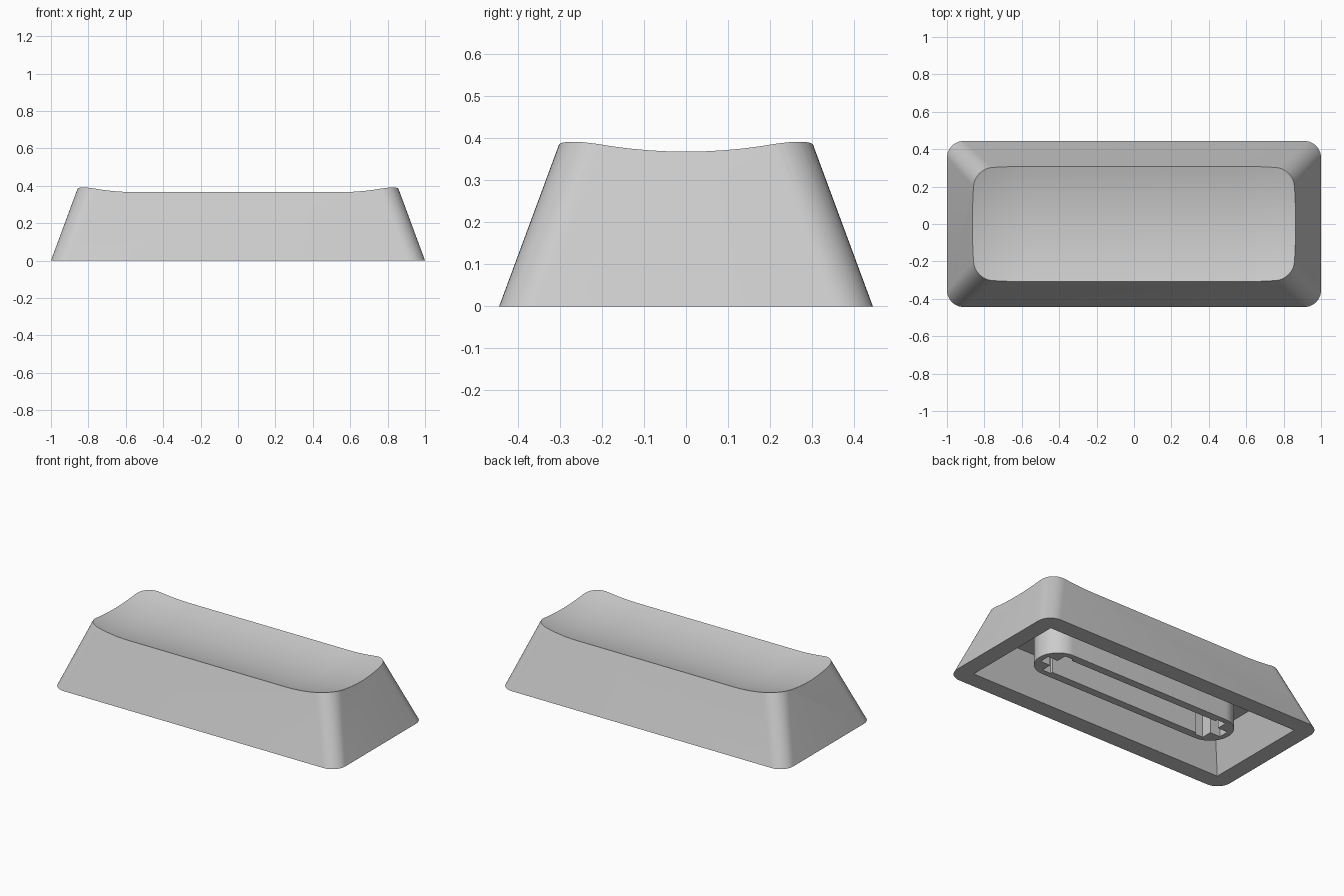
import bpy, bmesh, math

if "Cube" in bpy.data.objects:
    bpy.data.objects.remove(bpy.data.objects["Cube"])

TOP = 0.392
CEILING = 0.225


def outline(hx, hy, r, z, n=10, x0=0.0):
    """Rounded rectangle ring; r = 0 gives four corners."""
    if r == 0:
        n = 0
    pts = []
    for k, (sx, sy) in enumerate([(1, 1), (-1, 1), (-1, -1), (1, -1)]):
        for i in range(n + 1):
            a = math.pi / 2 * (k + (i / n if n else 0))
            pts.append((x0 + sx * (hx - r) + r * math.cos(a),
                        sy * (hy - r) + r * math.sin(a), z))
    return pts


def loft(name, rings):
    """Closed solid skinned through rings of equal point count."""
    bm = bmesh.new()
    vs = [[bm.verts.new(p) for p in ring] for ring in rings]
    m = len(rings[0])
    bm.faces.new(vs[0][::-1])
    bm.faces.new(vs[-1])
    for lo, hi in zip(vs, vs[1:]):
        for i in range(m):
            j = (i + 1) % m
            bm.faces.new((lo[i], lo[j], hi[j], hi[i]))
    bmesh.ops.remove_doubles(bm, verts=bm.verts[:], dist=1e-5)
    bmesh.ops.recalc_face_normals(bm, faces=bm.faces[:])
    me = bpy.data.meshes.new(name)
    bm.to_mesh(me)
    bm.free()
    ob = bpy.data.objects.new(name, me)
    bpy.context.collection.objects.link(ob)
    return ob


def block(name, hx, hy, z0, z1, x0=0.0):
    return loft(name, [outline(hx, hy, 0, z, x0=x0) for z in (z0, z1)])


def activate(ob):
    bpy.ops.object.select_all(action='DESELECT')
    ob.select_set(True)
    bpy.context.view_layer.objects.active = ob


def cut(ob, cutter):
    cutter.hide_render = True
    mod = ob.modifiers.new("cut", 'BOOLEAN')
    mod.operation = 'DIFFERENCE'
    mod.solver = 'EXACT'
    mod.object = cutter
    activate(ob)
    bpy.ops.object.modifier_apply(modifier=mod.name)
    bpy.data.objects.remove(cutter)


# Tapered outer shell
shell = loft("key_shell", [outline(1.0, 0.444, 0.09, 0),
                           outline(0.855, 0.299, 0.10, TOP)])

# Hollow underside with sharp corners
cut(shell, loft("cavity_cutter", [outline(0.901, 0.344, 0, -0.02),
                                  outline(0.81, 0.253, 0, CEILING)]))

# Scooped top: a spherical dish stretched along x
R, HALF, LOW = 1.15, 0.55, 0.3236
rings = []
for i in range(21):
    r = 0.004 + 0.62 * i / 20
    rings.append(outline(HALF + r, r, r, LOW + R - math.sqrt(R * R - r * r), 12))
cut(shell, loft("dish_cutter", rings))

# Pill-shaped stem with a long slot and a cross socket at each end
stem = loft("stem", [outline(0.693, 0.135, 0.135, z, 14)
                     for z in (0.035, CEILING + 0.01)])
cut(stem, block("slot_cutter", 0.54, 0.085, 0, CEILING))
for side in (-1, 1):
    cut(stem, block("socket_cutter_y", 0.03, 0.1, 0, CEILING, side * 0.558))
    cut(stem, block("socket_cutter_x", 0.1, 0.033, 0, CEILING, side * 0.558))

# Smooth shading with crisp edges
for ob in (shell, stem):
    activate(ob)
    bpy.ops.object.shade_smooth_by_angle(angle=math.radians(25))
